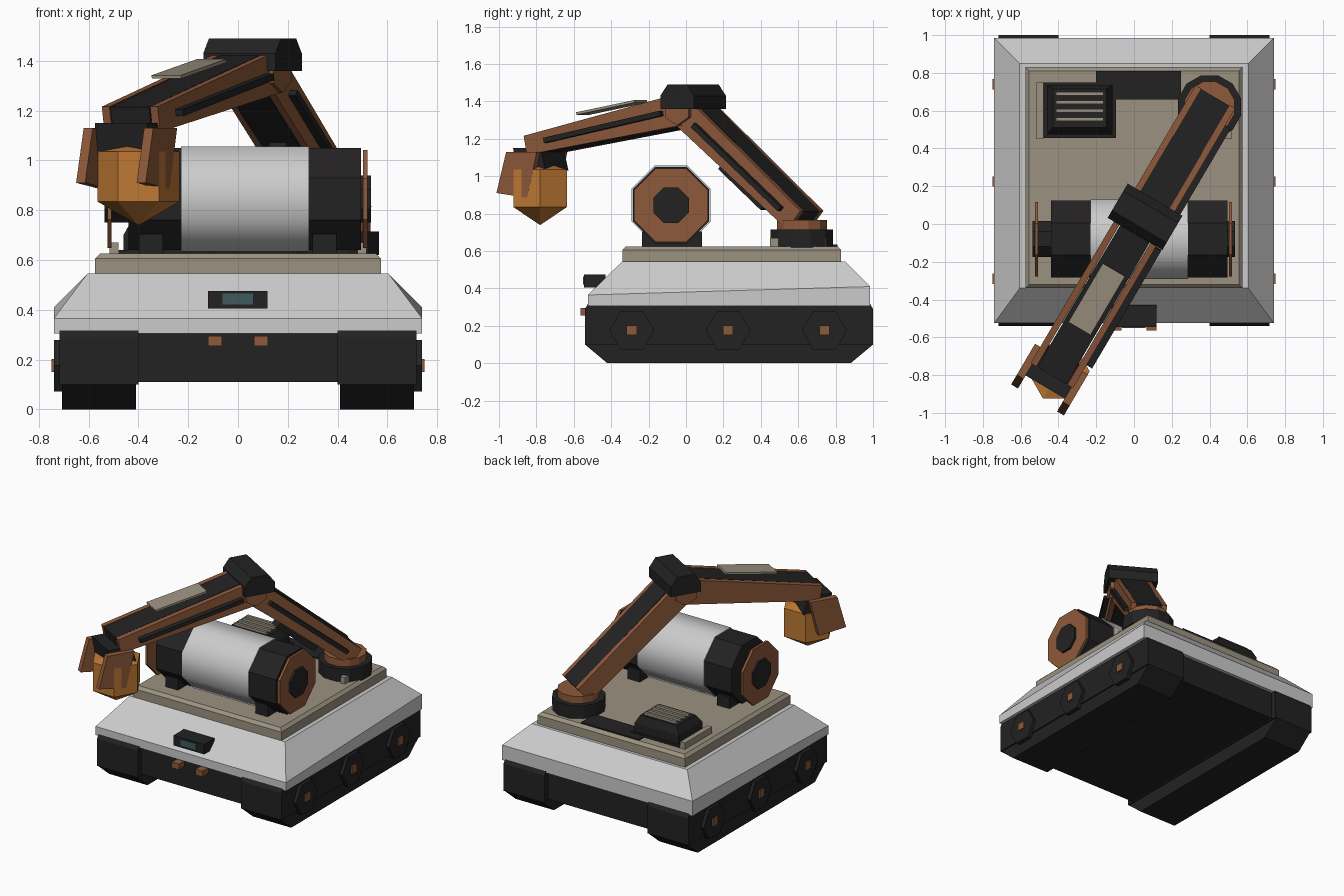
import bpy, bmesh, math
from mathutils import Vector

if "Cube" in bpy.data.objects:
    bpy.data.objects.remove(bpy.data.objects["Cube"])


def mat(name, r, g, b):
    m = bpy.data.materials.new(name)
    m.diffuse_color = (r, g, b, 1)
    m.use_nodes = True
    m.node_tree.nodes["Principled BSDF"].inputs["Base Color"].default_value = m.diffuse_color
    return m


DARK = mat("dark", .017, .016, .016)
BROWN = mat("brown", .27, .10, .042)
AMBER = mat("amber", .52, .19, .035)
BEIGE = mat("beige", .33, .29, .22)
TEAL = mat("teal", .05, .10, .11)


def loft(name, rings, m=None):
    """Skin a stack of equal-sized point loops and cap both ends."""
    bm = bmesh.new()
    vs = [[bm.verts.new(p) for p in r] for r in rings]
    n = len(rings[0])
    for a, b in zip(vs, vs[1:]):
        for i in range(n):
            bm.faces.new((a[i], a[(i + 1) % n], b[(i + 1) % n], b[i]))
    bm.faces.new(vs[0])
    bm.faces.new(vs[-1])
    bmesh.ops.recalc_face_normals(bm, faces=bm.faces)
    me = bpy.data.meshes.new(name)
    bm.to_mesh(me)
    bm.free()
    ob = bpy.data.objects.new(name, me)
    bpy.context.collection.objects.link(ob)
    if m:
        me.materials.append(m)
    return ob


def rect(x0, x1, y0, y1, z):
    return [(x0, y0, z), (x1, y0, z), (x1, y1, z), (x0, y1, z)]


def box(name, x0, x1, y0, y1, z0, z1, m=None):
    return loft(name, [rect(x0, x1, y0, y1, z0), rect(x0, x1, y0, y1, z1)], m)


def ngon(n, r, a0=0.0):
    return [(r * math.cos(a0 + 2 * math.pi * i / n), r * math.sin(a0 + 2 * math.pi * i / n)) for i in range(n)]


def x_prism(name, prof, x0, x1, m=None):
    return loft(name, [[(x, y, z) for y, z in prof] for x in (x0, x1)], m)


def z_stack(name, cx, cy, n, levels, m, a0=0.0):
    return loft(name, [[(cx + u, cy + v, z) for u, v in ngon(n, r, a0)] for r, z in levels], m)


# Hull: skirt flares, then slopes in to the deck
loft("hull", [rect(-.74, .74, -.525, .985, .305),
              [(-.74, -.525, .365), (.74, -.525, .365), (.74, .985, .41), (-.74, .985, .41)],
              rect(-.605, .605, -.34, .85, .545)])
box("belly", -.42, .42, -.5, .96, .11, .31, DARK)
loft("deck", [rect(-.575, .575, -.34, .83, .54), rect(-.575, .575, -.34, .83, .605),
              rect(-.555, .555, -.32, .81, .625)], BEIGE)

# Tracks with three hexagonal wheels on each side
track = [(-.42, 0), (.88, 0), (1, .1), (1, .28), (.975, .31), (-.515, .31), (-.54, .28), (-.54, .1)]
fender = [(-.54, .1), (1, .1), (1, .29), (.98, .325), (-.52, .325), (-.54, .29)]
for s, side in ((-1, "left"), (1, "right")):
    x_prism(f"{side}_track", track, s * .41, s * .708, DARK)
    x_prism(f"{side}_track_guard", fender, s * .40, s * .718, DARK)
    for i, y in enumerate((-.29, .225, .74)):
        x_prism(f"{side}_wheel_{i}", [(y + u, .175 + v) for u, v in ngon(6, .12)], s * .70, s * .74, DARK)
        box(f"{side}_wheel_nut_{i}", s * .73, s * .75, y - .027, y + .027, .15, .203, BROWN)
    # deck rails and tow hooks
    box(f"{side}_deck_rail", s * .48, s * .517, .45, .75, .62, .67, BEIGE)
    box(f"{side}_tow_hook", s * .065, s * .12, -.565, -.49, .255, .295, BROWN)

# Front sensor
box("sensor_housing", -.12, .118, -.545, -.43, .405, .475, DARK)
box("sensor_window", -.063, .06, -.55, -.54, .422, .465, TEAL)

# Tank lying across the deck
def oct_x(name, r, x0, x1, m=None):
    prof = [(-.08 + u, .845 + v) for u, v in ngon(8, r / math.cos(math.pi / 8), math.pi / 8)]
    return x_prism(name, prof, x0, x1, m)


tank = oct_x("tank_body", .211, -.23, .285)
bpy.context.view_layer.objects.active = tank
tank.select_set(True)
bpy.ops.object.shade_smooth_by_angle(angle=math.radians(60))
oct_x("tank_left_band", .204, -.44, -.23, DARK)
oct_x("tank_right_band", .204, .285, .495, DARK)
oct_x("tank_left_plate", .197, -.525, -.508, BROWN)
oct_x("tank_right_plate", .197, .503, .52, BROWN)
oct_x("tank_left_hub", .095, -.537, -.43, DARK)
oct_x("tank_right_hub", .095, .48, .535, DARK)
for i, x in enumerate((-.35, .348)):
    box(f"tank_cradle_{i}", x - .048, x + .048, -.235, .085, .62, .705, DARK)

# Vent box with slats, and flat deck strip
loft("vent_box", [rect(-.48, -.095, .455, .75, .62), rect(-.48, -.095, .455, .75, .64),
                  rect(-.46, -.115, .475, .735, .64), rect(-.46, -.115, .475, .735, .70),
                  rect(-.43, -.145, .51, .715, .755)], DARK)
for i in range(4):
    y = .545 + i * .045
    box(f"vent_slat_{i}", -.412, -.162, y, y + .018, .745, .772, BEIGE)
box("deck_strip", -.2, .25, .66, .81, .62, .634, DARK)

# Turntable
z_stack("arm_base", .4, .62, 12, [(.173, .62), (.173, .715)], DARK, math.pi / 12)
z_stack("arm_turntable", .4, .62, 12, [(.138, .71), (.138, .765)], BROWN, math.pi / 12)

# Arm frame: s runs out along the arm, p across it
D, P = Vector((-.506, -.862, 0)), Vector((.862, -.506, 0))
ORIGIN = Vector((.4, .62, 0))


def arm_prism(name, prof, p0, p1, m):
    return loft(name, [[ORIGIN + D * s + P * p + Vector((0, 0, z)) for s, z in prof] for p in (p0, p1)], m)


def bar(name, a, b, ha, hb, p0, p1, m, off=0.0):
    a, b = Vector(a), Vector(b)
    d = (b - a).normalized()
    n = Vector((-d.y, d.x))
    a, b = a + n * off, b + n * off
    return arm_prism(name, [a - n * ha, b - n * hb, b + n * hb, a + n * ha], p0, p1, m)


def along(a, b, t):
    return tuple(Vector(a).lerp(Vector(b), t))


foot, elbow, wrist = (-.02, .765), (.69, 1.355), (1.64, 1.165)
bar("lower_arm_core", foot, elbow, .06, .085, -.09, .09, DARK)
bar("forearm_core", elbow, wrist, .085, .05, -.09, .09, DARK)
for s, side in ((-1, "left"), (1, "right")):
    bar(f"{side}_lower_arm_plate", foot, elbow, .065, .078, s * .088, s * .122, BROWN)
    bar(f"{side}_forearm_plate", elbow, wrist, .085, .052, s * .095, s * .13, BROWN)
    arm_prism(f"{side}_elbow_pivot", [(.69 + u, 1.355 + v) for u, v in ngon(6, .083, .5)],
              s * .09, s * .148, BROWN)
    # gripper fingers
    arm_prism(f"{side}_finger", [(1.55, 1.13), (1.74, 1.13), (1.80, .91), (1.61, .885)],
              s * .12, s * .162, BROWN)
bar("lower_arm_strip", along(foot, elbow, .1), along(foot, elbow, .86), .014, .014, .12, .155, DARK)
bar("forearm_strip", along(elbow, wrist, .1), along(elbow, wrist, .86), .014, .014, .125, .165, DARK)
bar("lower_arm_piston", along(foot, elbow, .25), along(foot, elbow, .62), .03, .03, -.04, .04, DARK, -.09)
bar("forearm_panel", (1.0, 1.40), (1.36, 1.335), .007, .007, -.068, .068, BEIGE)

# Elbow cover
arm_prism("elbow_cover", [(.57, 1.36), (.57, 1.43), (.615, 1.49), (.735, 1.49), (.78, 1.43), (.78, 1.36)],
          -.168, .168, DARK)

# Wrist block and pointed hexagonal tool
arm_prism("wrist_block", [(1.52, 1.03), (1.70, 1.03), (1.72, 1.15), (1.55, 1.15)], -.122, .122, DARK)
z_stack("tool_head", -.4, -.78, 6, [(.06, 1.065), (.165, 1.035), (.165, .835), (.003, .74)], AMBER)
